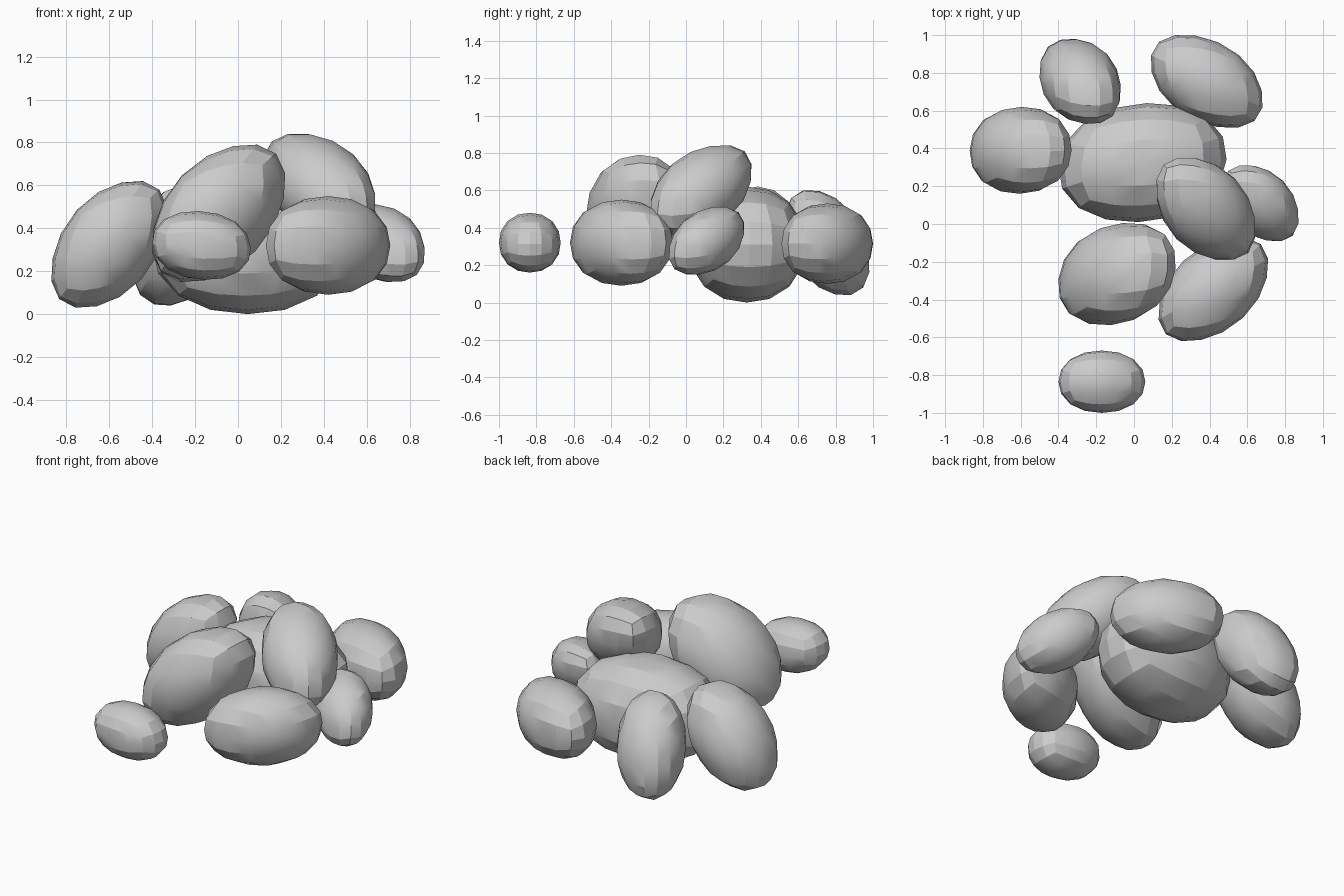
import bpy, bmesh, math
from mathutils import Matrix, Vector

if "Cube" in bpy.data.objects:
    bpy.data.objects.remove(bpy.data.objects["Cube"])

# name: centre, half extents, lean (xy, xz, yz) of the tilted ellipsoid
STONES = {
    "core_stone":        ((0.045, 0.325, 0.31), (0.445, 0.315, 0.31), (0.10, 0.00, 0.00)),
    "left_stone":        ((-0.60, 0.39, 0.325), (0.27, 0.23, 0.295), (0.03, 0.42, -0.05)),
    "back_left_stone":   ((-0.285, 0.755, 0.32), (0.215, 0.225, 0.28), (-0.20, 0.22, -0.38)),
    "back_right_stone":  ((0.385, 0.755, 0.315), (0.295, 0.245, 0.215), (-0.38, 0.00, 0.00)),
    "top_stone":         ((0.38, 0.08, 0.60), (0.26, 0.27, 0.24), (-0.35, -0.33, 0.38)),
    "right_stone":       ((0.67, 0.11, 0.33), (0.20, 0.20, 0.18), (-0.35, -0.22, 0.33)),
    "front_left_stone":  ((-0.09, -0.265, 0.47), (0.31, 0.27, 0.32), (0.20, 0.42, 0.06)),
    "front_right_stone": ((0.42, -0.345, 0.32), (0.29, 0.275, 0.23), (0.43, 0.00, 0.00)),
    "small_front_stone": ((-0.17, -0.835, 0.32), (0.23, 0.165, 0.16), (0.00, -0.10, 0.00)),
}


def square_root(m):
    """Symmetric square root of a 3x3 matrix by iteration."""
    y, z = m.copy(), Matrix.Identity(3)
    for _ in range(8):
        y, z = (y + z.inverted()) * 0.5, (z + y.inverted()) * 0.5
    return y


def stone(name, centre, half, lean):
    xy, xz, yz = lean
    shape = Matrix.Diagonal(half) @ square_root(
        Matrix(((1, xy, xz), (xy, 1, yz), (xz, yz, 1))))
    bm = bmesh.new()
    bmesh.ops.create_cube(bm, size=2)
    bmesh.ops.subdivide_edges(bm, edges=bm.edges[:], cuts=3, use_grid_fill=True)
    # Round the gridded cube into a slightly boxy ball, then tilt and stretch
    for v in bm.verts:
        d = Vector([math.tan(c * math.pi / 4) for c in v.co])
        p = 2.15
        d /= sum(abs(c) ** p for c in d) ** (1 / p)
        v.co = shape @ d
    # Fit the exact bounds
    for i in range(3):
        s = half[i] / max(v.co[i] for v in bm.verts)
        for v in bm.verts:
            v.co[i] *= s
    mesh = bpy.data.meshes.new(name)
    bm.to_mesh(mesh)
    bm.free()
    ob = bpy.data.objects.new(name, mesh)
    ob.location = centre
    bpy.context.collection.objects.link(ob)
    bpy.ops.object.select_all(action='DESELECT')
    ob.select_set(True)
    bpy.context.view_layer.objects.active = ob
    bpy.ops.object.shade_smooth_by_angle(angle=math.radians(22))


for name, data in STONES.items():
    stone(name, *data)
